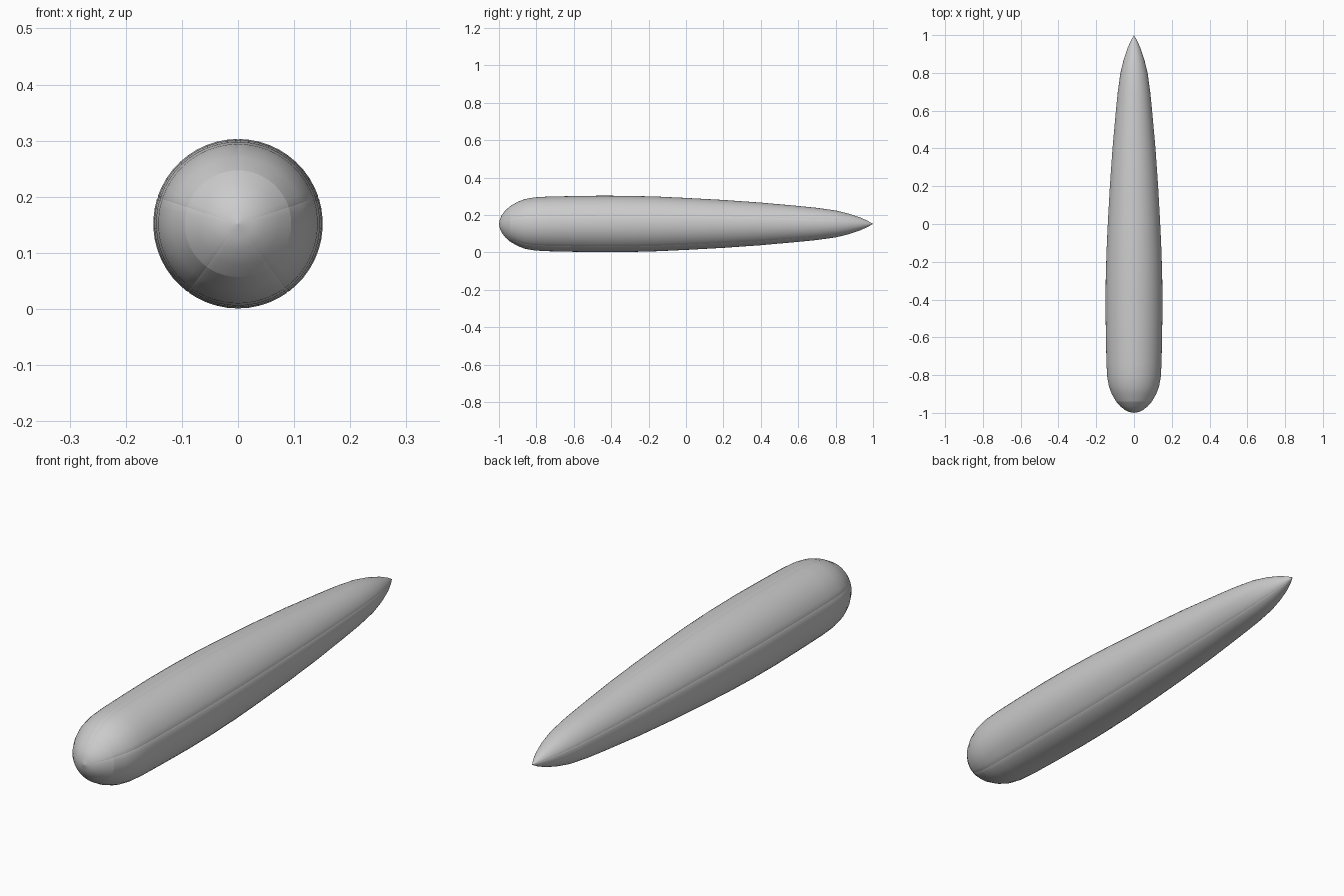
import bpy, math

if "Cube" in bpy.data.objects:
    bpy.data.objects.remove(bpy.data.objects["Cube"])

CZ = 0.152
# hull profile: (y, radius) from blunt nose to pointed tail
PROFILE = [(-1, 0), (-0.995, 0.026), (-0.985, 0.047), (-0.965, 0.073),
           (-0.94, 0.095), (-0.90, 0.118), (-0.86, 0.133), (-0.81, 0.142),
           (-0.74, 0.146), (-0.60, 0.149), (-0.45, 0.151), (-0.30, 0.150),
           (-0.15, 0.146), (0.0, 0.139), (0.2, 0.128), (0.4, 0.114),
           (0.6, 0.096), (0.7, 0.086), (0.8, 0.072), (0.87, 0.055),
           (0.93, 0.035), (0.97, 0.017), (1, 0)]
NOSE = 4


def gore(name, rows, start, seg=10):
    """One fifth of the hull, its long edges dipped a little to form seams."""
    fracs = [0, 0.02] + [i / seg for i in range(1, seg)] + [0.98, 1]
    verts, faces = [], []
    n = len(fracs)
    for y, r in rows:
        for f in fracs:
            a = start + f * math.tau / 5
            rr = r * (0.994 if f in (0, 1) else 1)
            verts.append((rr * math.cos(a), y, CZ + rr * math.sin(a)))
    for j in range(len(rows) - 1):
        for i in range(n - 1):
            k = j * n + i
            q = [k, k + n, k + n + 1, k + 1]
            if rows[j][1] == 0:
                q = [k, k + n, k + n + 1]
            elif rows[j + 1][1] == 0:
                q = [k, k + n, k + 1]
            faces.append(q[::1])
    me = bpy.data.meshes.new(name)
    me.from_pydata(verts, [], faces)
    me.validate()
    ob = bpy.data.objects.new(name, me)
    bpy.context.collection.objects.link(ob)
    for p in me.polygons:
        p.use_smooth = True
    # make sure normals point outwards
    p = me.polygons[len(me.polygons) // 2]
    c, nrm = p.center, p.normal
    if c.x * nrm.x + (c.z - CZ) * nrm.z < 0:
        me.flip_normals()


# five envelope panels, each with its nose cap piece; one seam on top
for i in range(5):
    a = math.pi / 2 + i * math.tau / 5
    gore(f"hull_panel_{i + 1}", PROFILE[NOSE:], a)
    gore(f"nose_panel_{i + 1}", PROFILE[:NOSE + 1], a)
